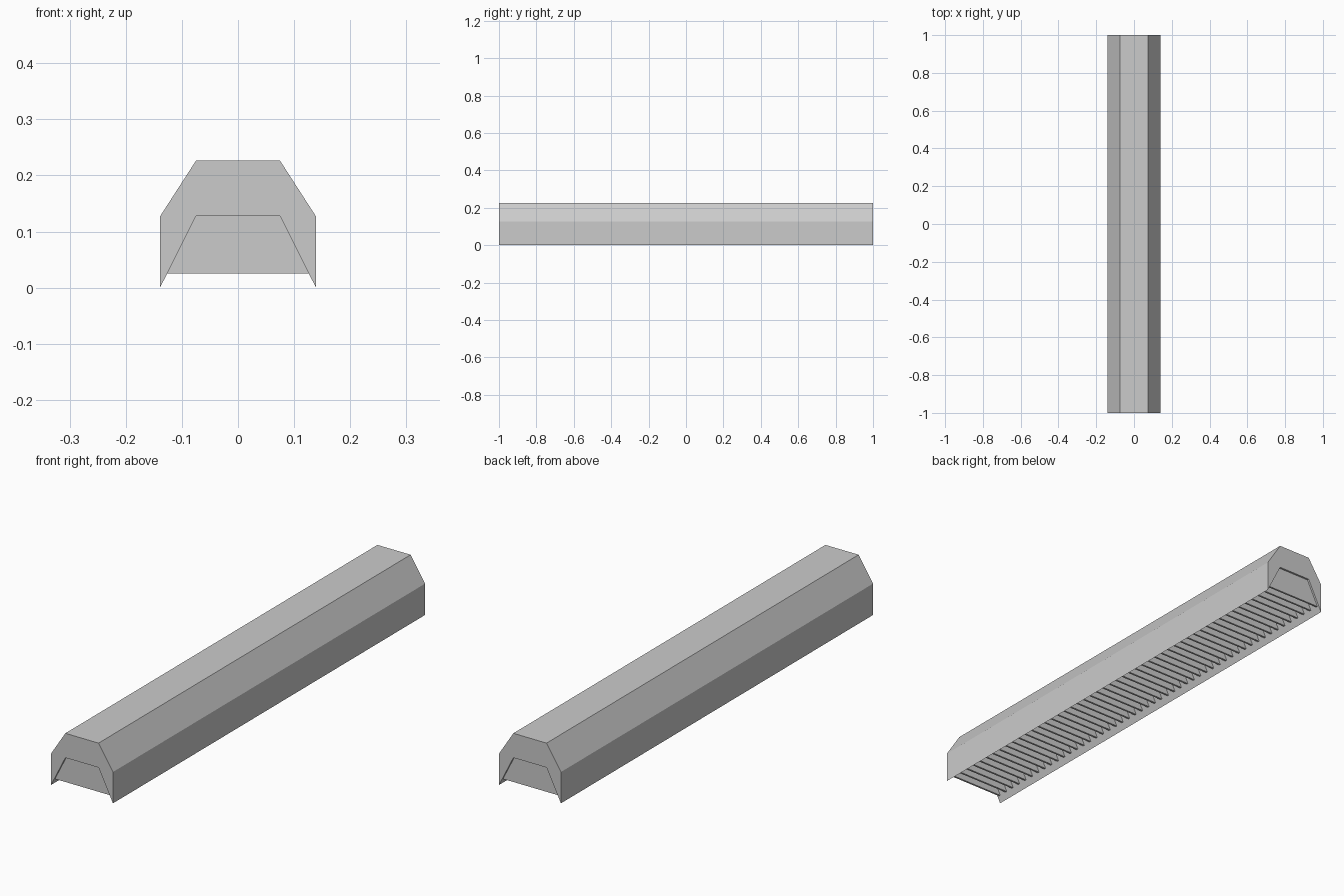
import bpy, bmesh

if "Cube" in bpy.data.objects:
    bpy.data.objects.remove(bpy.data.objects["Cube"])

HALF = 1.0          # half length along y
FINS = 50
THICK = 0.008       # fin thickness
RECESS = 0.008      # gap between housing ends and first fin


def add_prism(bm, profile, y0, y1):
    """Extrude an x-z outline from y0 to y1."""
    face = bm.faces.new([bm.verts.new((x, y0, z)) for x, z in profile])
    ext = bmesh.ops.extrude_face_region(bm, geom=[face], use_keep_orig=True)
    verts = [g for g in ext["geom"] if isinstance(g, bmesh.types.BMVert)]
    bmesh.ops.translate(bm, verts=verts, vec=(0, y1 - y0, 0))


def finish(bm, name):
    bmesh.ops.recalc_face_normals(bm, faces=bm.faces[:])
    mesh = bpy.data.meshes.new(name)
    bm.to_mesh(mesh)
    bm.free()
    obj = bpy.data.objects.new(name, mesh)
    bpy.context.collection.objects.link(obj)
    return obj


def mirrored(right):
    """Complete an outline from its right half."""
    return right + [(-x, z) for x, z in reversed(right)]


# housing: chamfered top, two pointed skirts and a trapezoid channel below
outer = [(0.139, 0.002), (0.139, 0.127), (0.0745, 0.227)]
inner = [(-0.0745, 0.128), (0.0745, 0.128)]
bm = bmesh.new()
add_prism(bm, mirrored(outer) + inner, -HALF, HALF)
for v in bm.verts:
    if v.co.z < 0.01:
        v.co.z = 0.0
finish(bm, "lamp_housing")

# louvre fins: thin trapezoid plates across the channel
fin = mirrored([(0.127, 0.025), (0.0745, 0.128)])
start = -HALF + RECESS
pitch = (2 * (HALF - RECESS) - THICK) / (FINS - 1)
bm = bmesh.new()
for i in range(FINS):
    y = start + i * pitch
    add_prism(bm, fin, y, y + THICK)
finish(bm, "louvre_fins")
